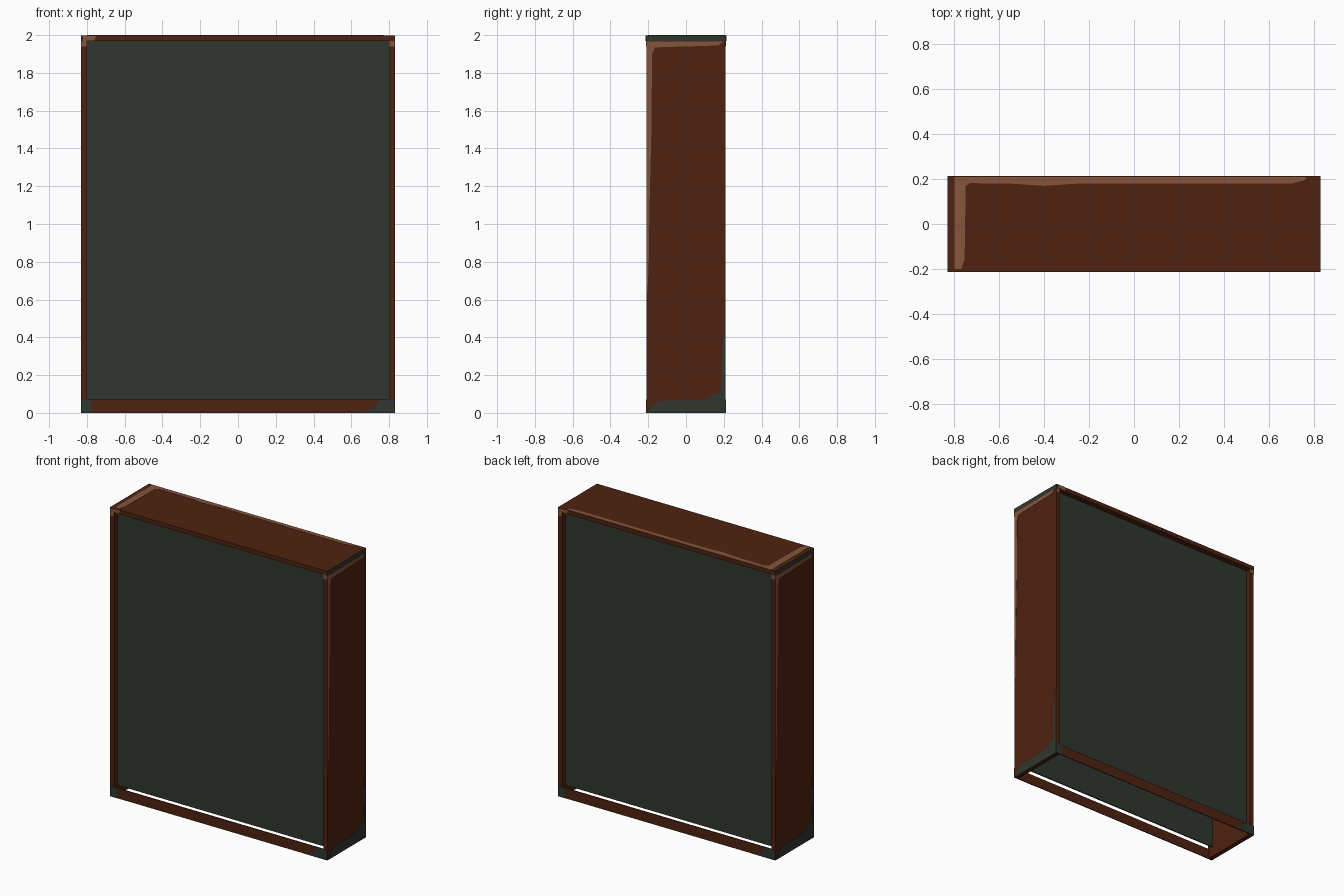
import bpy, bmesh
from mathutils import Matrix, Vector
from math import pi

cube = bpy.data.objects.get("Cube")
if cube:
    bpy.data.objects.remove(cube, do_unlink=True)


def material(name, rgb):
    m = bpy.data.materials.new(name)
    m.use_nodes = True
    m.diffuse_color = (*rgb, 1)
    bsdf = m.node_tree.nodes["Principled BSDF"]
    bsdf.inputs["Base Color"].default_value = (*rgb, 1)
    bsdf.inputs["Roughness"].default_value = 0.8
    return m


BROWN = material("rust brown", (0.076, 0.016, 0.005))
GREEN = material("dark grey green", (0.030, 0.038, 0.028))
TAN = material("worn tan", (0.235, 0.093, 0.045))

W, D, H = 0.83, 0.21, 2.0      # half width, half depth, height
T, RAIL = 0.03, 0.07           # board thickness, rail height
SKIN = 0.0015                  # thickness of painted patches


def finish(name, bm, *mats):
    bmesh.ops.recalc_face_normals(bm, faces=bm.faces)
    mesh = bpy.data.meshes.new(name)
    bm.to_mesh(mesh)
    bm.free()
    for m in mats:
        mesh.materials.append(m)
    ob = bpy.data.objects.new(name, mesh)
    bpy.context.collection.objects.link(ob)
    return ob


def box(name, lo, hi, mats, rule=None):
    """Box between two corners; rule picks a material from a face normal."""
    lo, hi = Vector(lo), Vector(hi)
    bm = bmesh.new()
    bmesh.ops.create_cube(bm, size=1)
    for v in bm.verts:
        v.co = Vector((c + 0.5) * (b - a) + a for c, a, b in zip(v.co, lo, hi))
    bmesh.ops.recalc_face_normals(bm, faces=bm.faces)
    if rule:
        for f in bm.faces:
            f.material_index = rule(f.normal)
    return finish(name, bm, *mats)


def patch(name, outline, origin, u, v, mat, turn=0):
    """Thin painted plate on a surface spanned by directions u and v."""
    u, v, origin = Vector(u), Vector(v), Vector(origin)
    bm = bmesh.new()
    face = bm.faces.new([bm.verts.new(origin + u * a + v * b) for a, b in outline])
    out = bmesh.ops.extrude_face_region(bm, geom=[face])["geom"]
    tops = [g for g in out if isinstance(g, bmesh.types.BMVert)]
    bmesh.ops.translate(bm, verts=tops, vec=u.cross(v) * SKIN)
    bmesh.ops.rotate(bm, verts=bm.verts, matrix=Matrix.Rotation(turn, 3, "Z"))
    return finish(name, bm, mat)


X, Y, Z = (1, 0, 0), (0, 1, 0), (0, 0, 1)

# Top board with dark ends and worn edges
box("top_board", (-W, -D - 0.003, H - T), (W, D + 0.003, H - SKIN), (BROWN, GREEN),
    lambda n: int(abs(n.x) > 0.5))
patch("top_wear",
      [(-0.80, -0.20), (-0.77, -0.20), (-0.755, -0.16), (-0.75, 0.17), (-0.73, 0.182),
       (-0.55, 0.18), (-0.40, 0.17), (-0.25, 0.18), (0.70, 0.18), (0.76, 0.195),
       (0.77, 0.21), (-0.80, 0.21)],
      (0, 0, H - SKIN), X, Y, TAN)

# Worn and stained shapes on the side boards
side_wear = [(-0.208, 1.965), (-0.208, 0.60), (-0.198, 0.75), (-0.193, 1.10), (-0.183, 1.50),
             (-0.180, 1.90), (-0.165, 1.935), (0.17, 1.945), (0.20, 1.967)]
side_stain = [(-0.20, 0), (D, 0), (D, 0.46), (0.192, 0.38), (0.185, 0.11), (0.13, 0.09),
              (0.10, 0.07), (-0.12, 0.065), (-0.17, 0.05)]

# Each half of the case is the other turned by 180 degrees
for side, face, s, turn in (("left", "front", 1, 0), ("right", "back", -1, pi)):
    inner, outer = sorted((s * (W - T), s * W))
    box(side + "_side_board", (inner, -D, 0), (outer, D, H - T), (BROWN,))
    patch(side + "_side_wear", side_wear, (W, 0, 0), Y, Z, TAN, turn)
    patch(side + "_side_stain", side_stain, (W, 0, 0), Y, Z, GREEN, turn)

    # Recessed panel and the low rail in front of it
    a, b = sorted((-s * (D - 0.035), -s * (D - 0.043)))
    box(face + "_panel", (T - W, a, RAIL), (W - T, b, H - T), (GREEN,))
    a, b = sorted((-s * D, -s * (D - 0.006)))
    box(face + "_rail", (T - W, a, 0), (W - T, b, RAIL), (BROWN,))

    # Wear and stains on the narrow edges facing outwards
    edge = (0, -D, 0)
    patch(face + "_top_wear", [(-0.82, H - T), (-0.76, H - T), (-0.75, H - 0.003), (-0.82, H - 0.003)],
          (0, -D - 0.003, 0), X, Z, TAN, turn)
    for k, label in ((-1, "a"), (1, "b")):
        x0, x1 = sorted((k * W, k * (W - T)))
        patch(face + "_edge_wear_" + label, [(x0, 1.94), (x1, 1.94), (x1, H - T), (x0, H - T)],
              edge, X, Z, TAN, turn)
    patch(face + "_stain_a", [(-W, 0), (-0.77, 0), (-0.78, RAIL), (-W, RAIL)], edge, X, Z, GREEN, turn)
    patch(face + "_stain_b", [(0.65, 0), (W, 0), (W, RAIL), (0.75, RAIL), (0.73, 0.03)],
          edge, X, Z, GREEN, turn)
